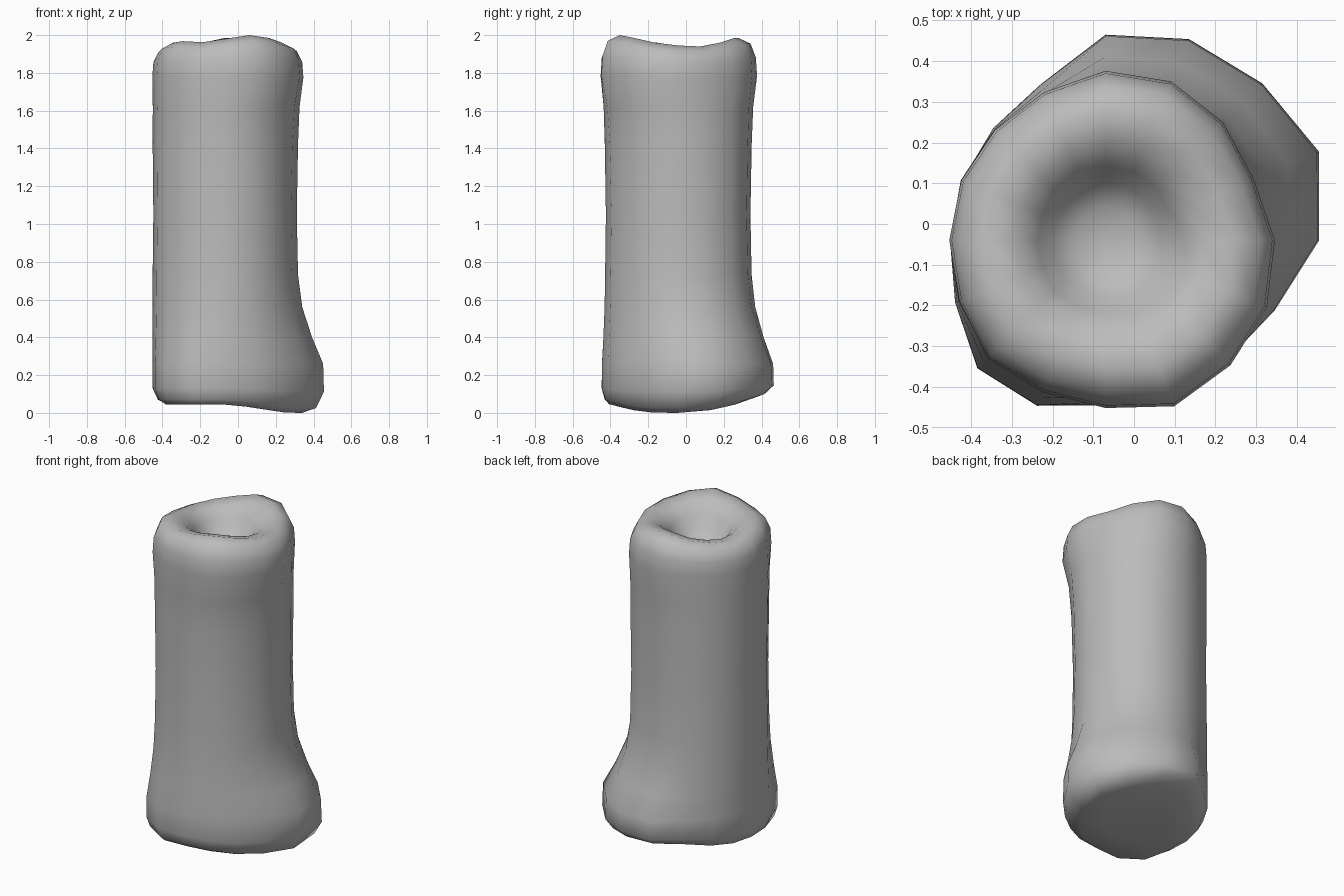
import bpy, bmesh
from math import cos, sin, pi, radians

if "Cube" in bpy.data.objects:
    bpy.data.objects.remove(bpy.data.objects["Cube"])

N = 16
CX, CY = -0.07, -0.04

# Radius every 22.5 degrees (from +x, counter-clockwise) for three cross-sections
SHAFT = [.385, .39, .40, .395, .385, .385, .385, .385, .382, .39, .395, .39, .388, .388, .378, .383]
FOOT = [.525, .568, .545, .535, .505, .415, .39, .38, .382, .40, .445, .44, .405, .405, .42, .45]
CROWN = [.412, .39, .405, .418, .412, .39, .38, .38, .38, .385, .405, .40, .408, .437, .43, .425]
# Height offset of the wavy rim at the same angles
RIM = [-.02, -.025, -.005, .02, .02, -.005, -.02, -.03, -.025, -.005, .003, -.003, .015, .035, .02, -.005]


def bottom_lift(a):
    # lowest towards +x, raised at the back
    return -.046 * max(0, cos(a + radians(10))) ** 2 + .04 * max(0, sin(a)) ** 3


def front_corner(a):
    # squarer lower edge at the front left
    return max(0, cos(a - radians(245))) ** 2


# (z, section, blend from shaft to section, scale, bottom lift, rim lift, corner)
RINGS = [
    (.045, FOOT, 1, .45, .4, 0, 0),
    (.045, FOOT, 1, .78, 1, 0, .12),
    (.07, FOOT, 1, .92, 1, 0, .04),
    (.13, FOOT, 1, 1, .4, 0, 0),
    (.26, FOOT, .97, 1, 0, 0, 0),
    (.40, FOOT, .55, 1, 0, 0, 0),
    (.56, FOOT, .18, 1, 0, 0, 0),
    (.73, FOOT, .02, 1, 0, 0, 0),
    (1.05, SHAFT, 0, .99, 0, 0, 0),
    (1.42, CROWN, .1, 1, 0, 0, 0),
    (1.62, CROWN, .4, 1, 0, 0, 0),
    (1.78, CROWN, 1, 1.01, 0, .2, 0),
    (1.87, CROWN, 1, .995, 0, .6, 0),
    (1.935, CROWN, 1, .925, 0, 1, 0),
    (1.965, CROWN, 1, .77, 0, 1, 0),
    # recessed dimple
    (1.945, CROWN, 1, .58, 0, .8, 0),
    (1.89, CROWN, 1, .44, 0, .5, 0),
    (1.82, CROWN, 1, .34, 0, .2, 0),
    (1.785, CROWN, 1, .20, 0, 0, 0),
]

bm = bmesh.new()
loops = []
for z, section, blend, scale, lb, lt, corner in RINGS:
    loop = []
    for i in range(N):
        a = 2 * pi * i / N
        r = SHAFT[i] + (section[i] - SHAFT[i]) * blend
        r *= scale + corner * front_corner(a)
        loop.append(bm.verts.new((CX + r * cos(a), CY + r * sin(a),
                                  z + lb * bottom_lift(a) + lt * RIM[i])))
    loops.append(loop)

for lo, hi in zip(loops, loops[1:]):
    for i in range(N):
        j = (i + 1) % N
        bm.faces.new((lo[i], lo[j], hi[j], hi[i]))

# underside and dimple floor
for loop, z in ((loops[0], .045), (loops[-1], 1.775)):
    c = bm.verts.new((CX, CY, z))
    for i in range(N):
        bm.faces.new((loop[i], loop[(i + 1) % N], c))
bmesh.ops.recalc_face_normals(bm, faces=bm.faces)
for f in bm.faces:
    f.smooth = True

mesh = bpy.data.meshes.new("hollow_ended_column")
bm.to_mesh(mesh)
bm.free()
obj = bpy.data.objects.new("hollow_ended_column", mesh)
bpy.context.collection.objects.link(obj)

# darker grey surface
mat = bpy.data.materials.new("dark_grey")
mat.diffuse_color = (.5, .5, .5, 1)
mat.use_nodes = True
mat.node_tree.nodes["Principled BSDF"].inputs["Base Color"].default_value = mat.diffuse_color
mesh.materials.append(mat)
